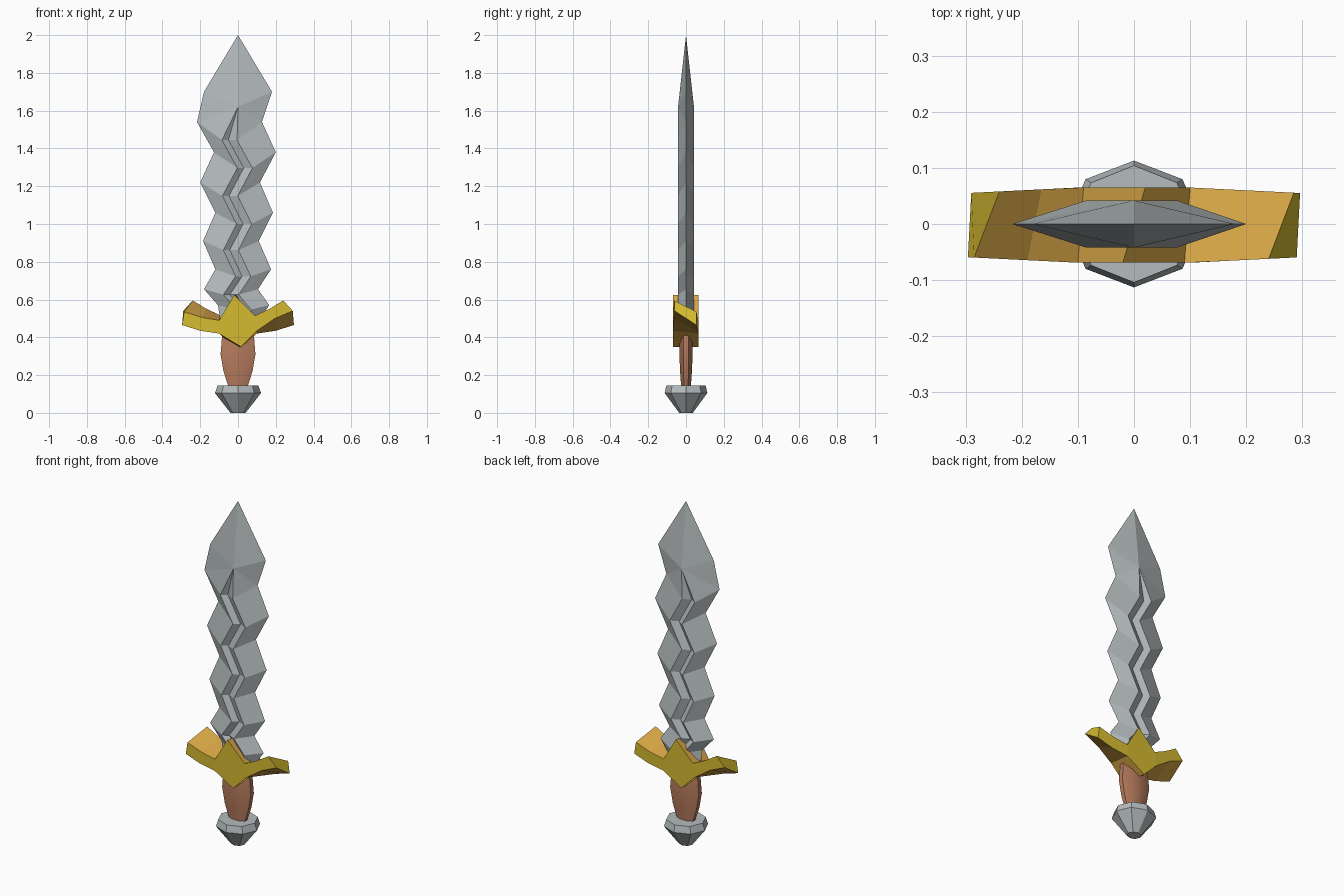
import bpy
import bmesh
import math

cube = bpy.data.objects.get("Cube")
if cube:
    bpy.data.objects.remove(cube, do_unlink=True)


def material(name, rgb):
    m = bpy.data.materials.new(name)
    m.use_nodes = True
    m.diffuse_color = (*rgb, 1)
    bsdf = next(n for n in m.node_tree.nodes if n.type == 'BSDF_PRINCIPLED')
    bsdf.inputs["Base Color"].default_value = (*rgb, 1)
    return m


steel = material("steel grey", (0.46, 0.50, 0.51))
yellow = material("yellow gold", (0.66, 0.49, 0.03))
orange = material("orange gold", (0.66, 0.37, 0.06))
leather = material("brown leather", (0.47, 0.20, 0.11))


def finish(bm, name, *mats):
    bmesh.ops.recalc_face_normals(bm, faces=bm.faces)
    mesh = bpy.data.meshes.new(name)
    bm.to_mesh(mesh)
    bm.free()
    for m in mats:
        mesh.materials.append(m)
    ob = bpy.data.objects.new(name, mesh)
    bpy.context.collection.objects.link(ob)
    return ob


def ring_solid(name, rings, turn, mat):
    """Eight-sided solid through (z, x radius, y radius) rings."""
    bm = bmesh.new()
    loops = []
    for z, rx, ry in rings:
        angles = [(i + turn) * math.tau / 8 for i in range(8)]
        loops.append([bm.verts.new((rx * math.cos(a), ry * math.sin(a), z)) for a in angles])
    for low, high in zip(loops, loops[1:]):
        for i in range(8):
            j = (i + 1) % 8
            bm.faces.new((low[i], low[j], high[j], high[i]))
    bm.faces.new(loops[0])
    bm.faces.new(loops[-1])
    return finish(bm, name, mat)


# Pommel: wide octagonal cap tapering to a small foot
ring_solid("pommel", [(0, .04, .036), (.105, .122, .113), (.145, .108, .104)], 0, steel)

# Handle: flattened swelling grip
handle = ring_solid("handle", [(.13, .052, .027), (.22, .083, .034), (.31, .1, .038),
                               (.40, .092, .035), (.45, .08, .03)], .5, leather)
bpy.context.view_layer.objects.active = handle
handle.select_set(True)
bpy.ops.object.shade_smooth_by_angle(angle=math.radians(35))
handle.select_set(False)

# Guard: front outline joined to the same outline turned half round, giving the twist
top = [(-.285, .535), (-.19, .505), (-.1, .49), (-.02, .625), (.09, .515), (.165, .55), (.24, .595)]
bottom = [(-.296, .465), (-.2, .435), (-.1, .42), (.016, .35), (.1, .435), (.195, .50), (.29, .54)]
bm = bmesh.new()


def guard_line(points, side):
    line = []
    for x, z in points:
        depth = .067 - .05 * max(0, abs(x) - .1)
        line.append(bm.verts.new((-side * x, side * depth - .002, z)))
    return line if side < 0 else line[::-1]


ft, fb = guard_line(top, -1), guard_line(bottom, -1)
bt, bb = guard_line(top, 1), guard_line(bottom, 1)
for i in range(6):
    for a, b, slot in ((ft, fb, 0), (bt, bb, 0), (ft, bt, 1), (fb, bb, 1)):
        bm.faces.new((a[i], a[i + 1], b[i + 1], b[i])).material_index = slot
for i in (0, 6):
    bm.faces.new((ft[i], bt[i], bb[i], fb[i]))
finish(bm, "guard", yellow, orange)

# Blade: wavy edges, with a zigzag groove running down both faces
rows = [(1.54, -.217, .127), (1.38, -.127, .20), (1.22, -.20, .116), (1.06, -.12, .185),
        (.91, -.185, .11), (.76, -.12, .175), (.655, -.18, .106), (.57, -.106, .165),
        (.46, -.09, .09)]
thick, groove, rim = .042, .022, .04
bm = bmesh.new()
tip = bm.verts.new((0, 0, 2))
shoulders = [bm.verts.new((s * .18, 0, 1.70)) for s in (-1, 1)]
edges = [[bm.verts.new((x, 0, z)) for x in (left, right)] for z, left, right in rows]
ends = []
for side in (-1, 1):
    apex = bm.verts.new((0, side * thick, 1.62))
    strips = []
    for (z, left, right), (el, er) in zip(rows, edges):
        mid = (left + right) / 2
        low = z - .01 - .075 * (z - .4)
        inner = [bm.verts.new((mid + dx, side * y, low)) for dx, y in
                 ((-rim, thick), (-.006, thick - groove), (rim, thick))]
        strips.append([el, *inner, er])
    # Point of the blade
    for s, col, near in ((0, 0, 1), (1, 4, 3)):
        bm.faces.new((tip, shoulders[s], apex))
        bm.faces.new((shoulders[s], strips[0][col], apex))
        bm.faces.new((strips[0][col], strips[0][near], apex))
    for i in (1, 2):
        bm.faces.new((apex, strips[0][i], strips[0][i + 1]))
    # Wavy length
    for a, b in zip(strips, strips[1:]):
        for i in range(4):
            bm.faces.new((a[i], a[i + 1], b[i + 1], b[i]))
    ends.append(strips[-1])
bm.faces.new(ends[0] + ends[1][3:0:-1])
finish(bm, "blade", steel)
